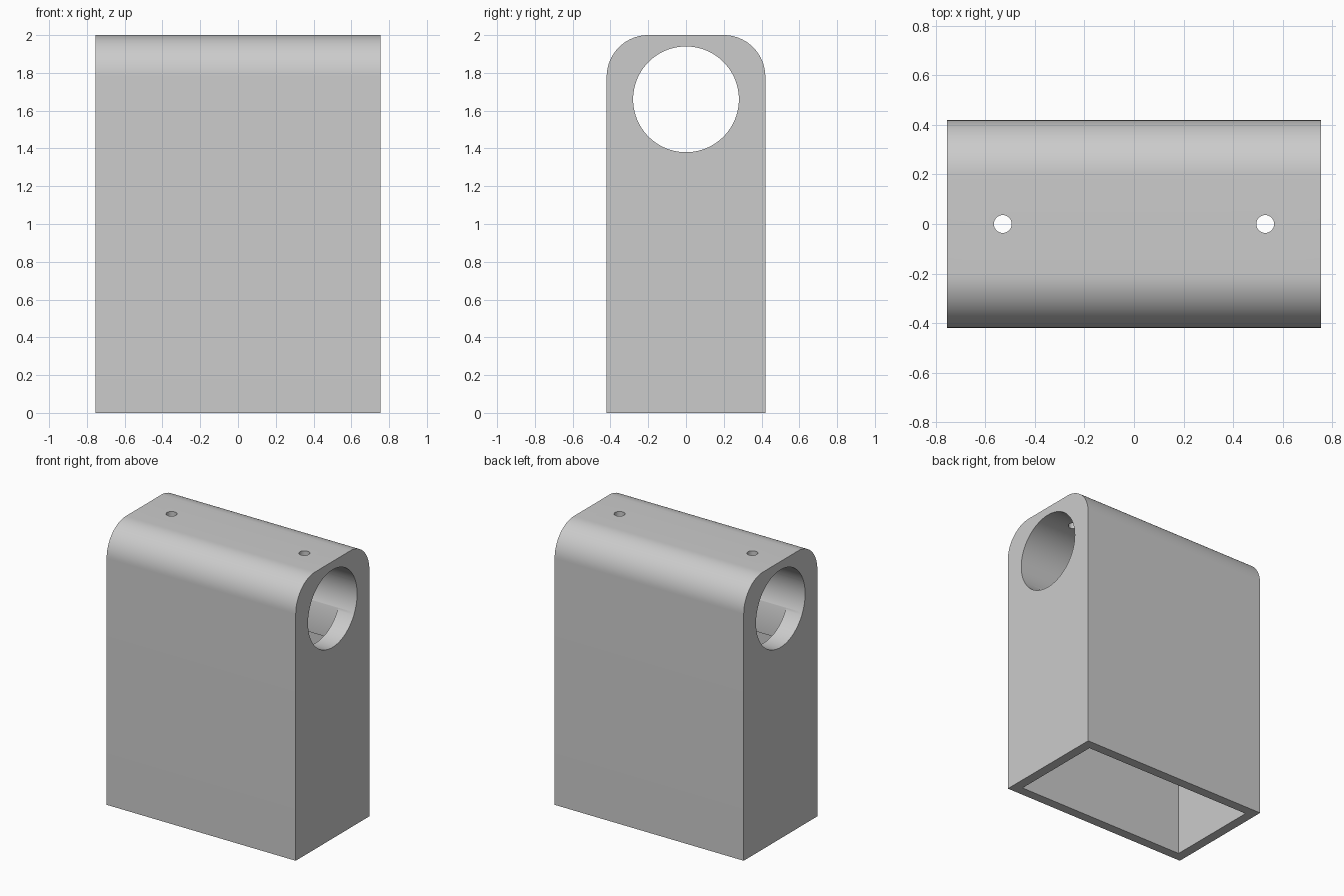
import bpy
import math
from mathutils import Matrix

default = bpy.data.objects.get("Cube")
if default:
    bpy.data.objects.remove(default, do_unlink=True)

# Overall sizes
WIDTH, DEPTH, HEIGHT = 1.51, 0.84, 2.0
CORNER, WALL = 0.22, 0.07
BORE_Z, BORE_R = 1.66, 0.28
PIN_X, PIN_R = 0.53, 0.036

grey = bpy.data.materials.new("plain grey")
grey.use_nodes = True
colour = (0.6, 0.6, 0.6, 1.0)
grey.diffuse_color = colour
grey.node_tree.nodes["Principled BSDF"].inputs["Base Color"].default_value = colour


def box(name, width, depth, bottom, top):
    bpy.ops.mesh.primitive_cube_add(size=1)
    ob = bpy.context.object
    ob.name = name
    ob.data.transform(Matrix.Translation((0, 0, (bottom + top) / 2))
                      @ Matrix.Diagonal((width, depth, top - bottom, 1)))
    return ob


def rod(name, radius, length, location, rotation=(0, 0, 0), sides=96):
    bpy.ops.mesh.primitive_cylinder_add(vertices=sides, radius=radius, depth=length,
                                        location=location, rotation=rotation)
    ob = bpy.context.object
    ob.name = name
    return ob


def apply(ob, modifier):
    bpy.ops.object.select_all(action="DESELECT")
    bpy.context.view_layer.objects.active = ob
    ob.select_set(True)
    bpy.ops.object.modifier_apply(modifier=modifier.name)


def cut(ob, cutter):
    cutter.hide_render = True
    mod = ob.modifiers.new("cut", "BOOLEAN")
    mod.operation = "DIFFERENCE"
    mod.solver = "EXACT"
    mod.object = cutter
    apply(ob, mod)
    bpy.data.objects.remove(cutter, do_unlink=True)


# Housing block with its two long top edges rounded
housing = box("housing", WIDTH, DEPTH, 0, HEIGHT)
mesh = housing.data
weights = mesh.attributes.new("bevel_weight_edge", "FLOAT", "EDGE")
for edge in mesh.edges:
    a, b = (mesh.vertices[i].co for i in edge.vertices)
    if min(a.z, b.z) > HEIGHT - 0.01 and abs(a.y - b.y) < 0.01:
        weights.data[edge.index].value = 1.0
bevel = housing.modifiers.new("round_top", "BEVEL")
bevel.limit_method = "WEIGHT"
bevel.width = CORNER
bevel.segments = 20
apply(housing, bevel)

# Open cavity below, and the narrower slot that joins it to the bore
cut(housing, box("cavity", WIDTH - 2 * WALL, DEPTH - 2 * WALL, -0.1, 1.3))
cut(housing, box("slot", 1.25, 0.5, 1.2, 1.62))

# Round bore along the width, and pin holes through the top
cut(housing, rod("bore", BORE_R, WIDTH + 0.4, (0, 0, BORE_Z), (0, math.pi / 2, 0)))
for side in (-1, 1):
    cut(housing, rod("pin_hole", PIN_R, 0.4, (side * PIN_X, 0, HEIGHT), sides=32))

# Finish
housing.data.materials.clear()
housing.data.materials.append(grey)
for face in housing.data.polygons:
    face.material_index = 0
bpy.ops.object.select_all(action="DESELECT")
housing.select_set(True)
bpy.context.view_layer.objects.active = housing
bpy.ops.object.shade_smooth_by_angle(angle=math.radians(30))
